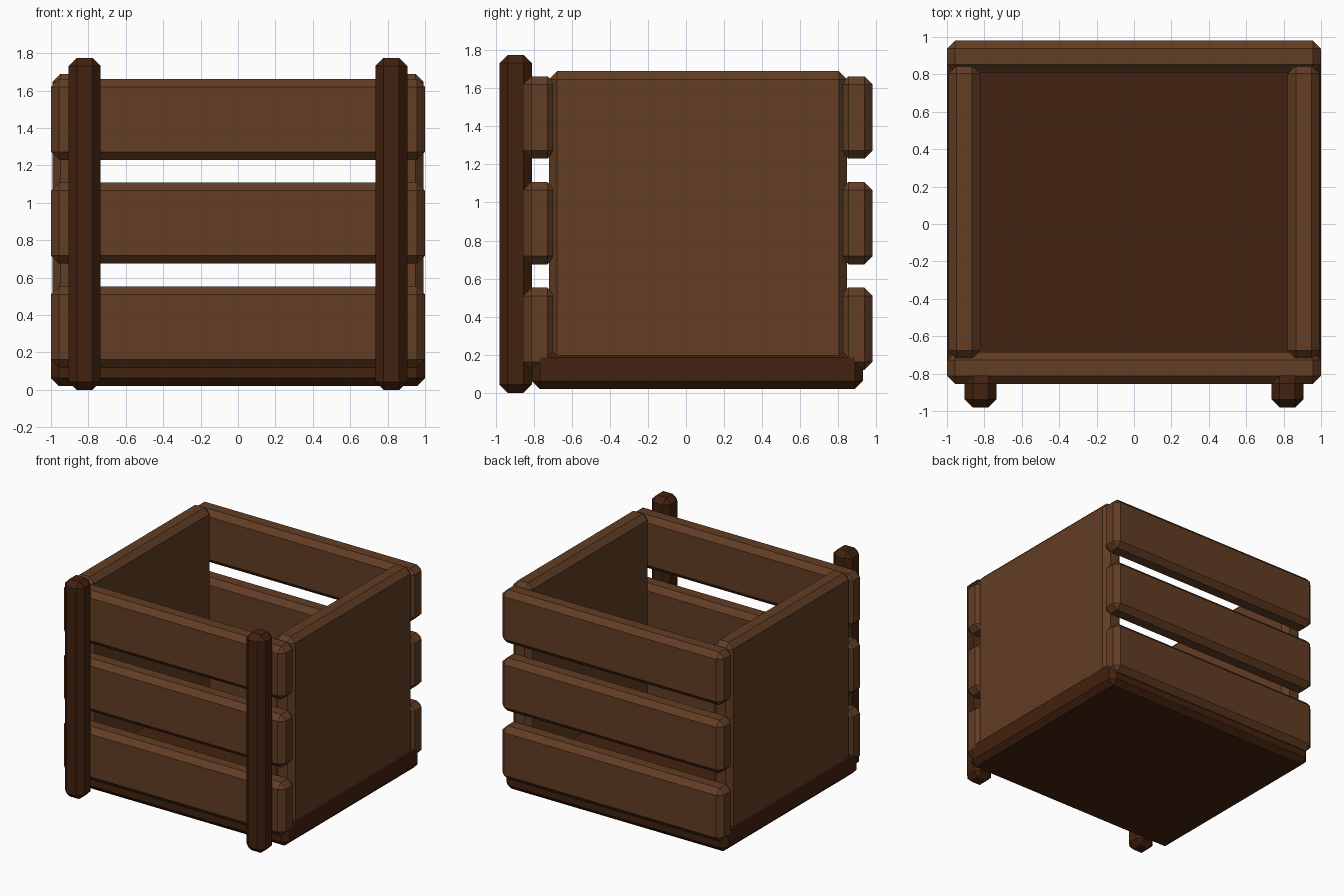
import bpy
import bmesh
from mathutils import Vector

if "Cube" in bpy.data.objects:
    bpy.data.objects.remove(bpy.data.objects["Cube"], do_unlink=True)

CHAMFER = 0.043


def make_material(name, colour):
    mat = bpy.data.materials.new(name)
    mat.use_nodes = True
    mat.diffuse_color = colour
    mat.node_tree.nodes["Principled BSDF"].inputs["Base Color"].default_value = colour
    return mat


brown = make_material("brown wood", (0.122, 0.047, 0.0175, 1))
dark = make_material("dark wood", (0.055, 0.0157, 0.0044, 1))


def board(name, low, high, mat):
    """Chamfered box between two opposite corners."""
    low, high = Vector(low), Vector(high)
    mesh = bpy.data.meshes.new(name)
    bm = bmesh.new()
    bmesh.ops.create_cube(bm, size=1)
    bmesh.ops.scale(bm, vec=high - low, verts=bm.verts)
    bmesh.ops.bevel(bm, geom=bm.edges[:], offset=CHAMFER, segments=1,
                    affect='EDGES', clamp_overlap=True)
    bm.to_mesh(mesh)
    bm.free()
    mesh.materials.append(mat)
    obj = bpy.data.objects.new(name, mesh)
    obj.location = (low + high) / 2
    bpy.context.collection.objects.link(obj)
    return obj


# Floor of the crate
board("base", (-1, -0.81, 0.02), (1, 0.93, 0.23), dark)

# Front and back slats
for level, z in zip(("lower", "middle", "upper"), (0.12, 0.675, 1.23)):
    for side, y in (("front", -0.855), ("back", 0.81)):
        board(f"{side}_{level}_slat", (-1, y, z), (1, y + 0.17, z + 0.433), brown)

# Side panels and front posts
for side, x in (("left", 1), ("right", -1)):
    centre = 0.907 * x
    board(f"{side}_panel", (centre - 0.085, -0.72, 0.13),
          (centre + 0.085, 0.847, 1.69), brown)
    centre = 0.82 * x
    board(f"{side}_front_post", (centre - 0.085, -0.98, 0),
          (centre + 0.085, -0.81, 1.775), dark)
